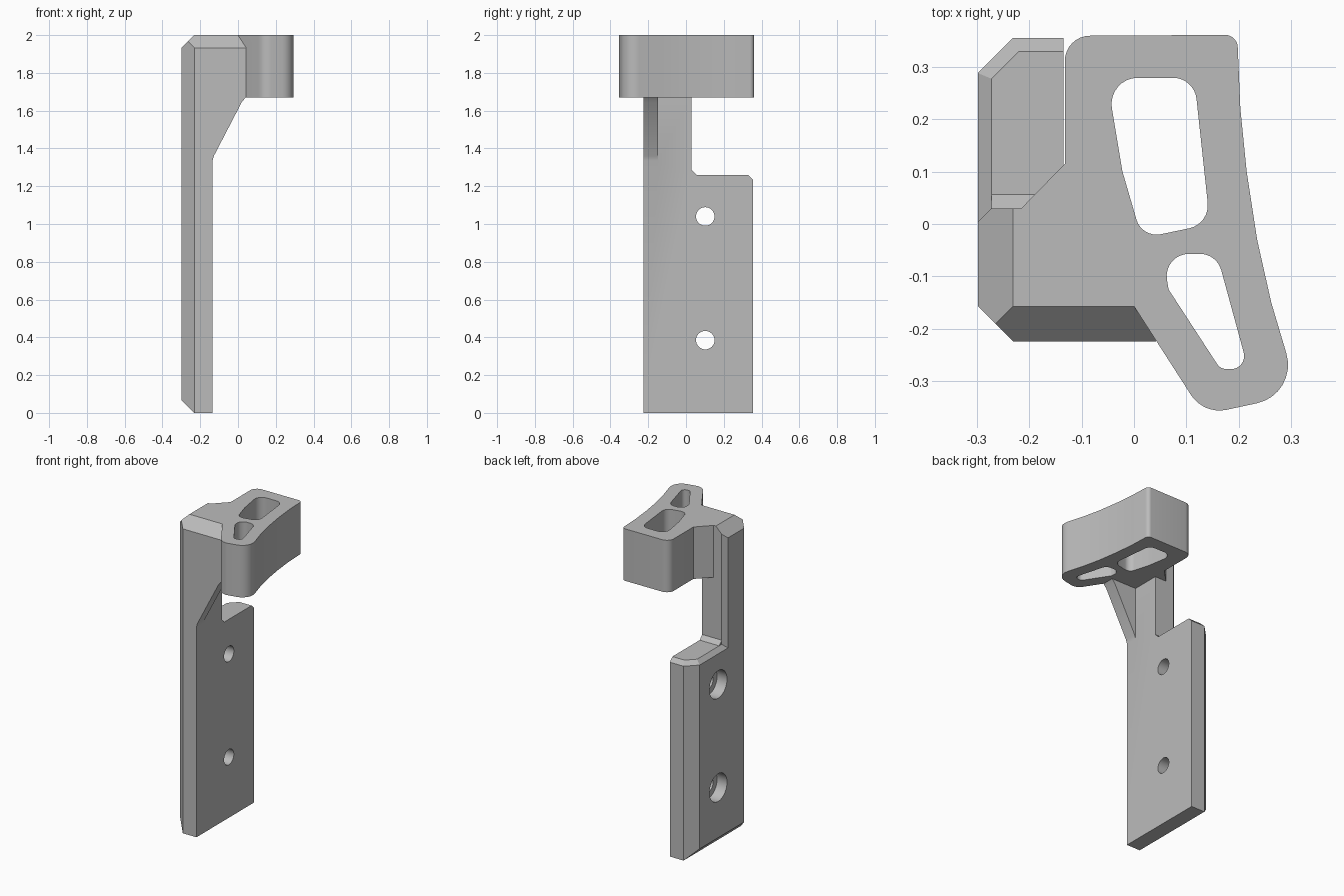
import bpy
import bmesh
import math
from mathutils import Vector

cube = bpy.data.objects.get("Cube")
if cube:
    bpy.data.objects.remove(cube, do_unlink=True)

grey = bpy.data.materials.new("plain_grey")
grey.use_nodes = True
GREY = (0.5, 0.5, 0.5, 1)
grey.diffuse_color = GREY
grey.node_tree.nodes["Principled BSDF"].inputs["Base Color"].default_value = GREY


def fillet(corners, steps=8):
    """Round each (x, y, radius) corner of a closed outline."""
    out = []
    n = len(corners)
    for i, (x, y, r) in enumerate(corners):
        p = Vector((x, y))
        if not r:
            out.append((x, y))
            continue
        a = (Vector(corners[i - 1][:2]) - p).normalized()
        b = (Vector(corners[(i + 1) % n][:2]) - p).normalized()
        half = a.angle(b) / 2
        centre = p + (a + b).normalized() * (r / math.sin(half))
        start = p + a * (r / math.tan(half)) - centre
        end = p + b * (r / math.tan(half)) - centre
        sweep = start.angle(end)
        for k in range(steps + 1):
            t = k / steps
            v = (start * math.sin((1 - t) * sweep) + end * math.sin(t * sweep)) / math.sin(sweep)
            out.append(tuple(centre + v))
    return out


def prism(name, outline, low, high, axis="z", cuts=()):
    """Extrude an outline along an axis, then slice off chamfers (point, outward normal)."""
    place = {"z": lambda a, b, c: (a, b, c),
             "y": lambda a, b, c: (a, c, b),
             "x": lambda a, b, c: (c, a, b)}[axis]
    bm = bmesh.new()
    face = bm.faces.new([bm.verts.new(place(a, b, low)) for a, b in outline])
    ext = bmesh.ops.extrude_face_region(bm, geom=[face])
    offset = Vector(place(0, 0, high - low))
    bmesh.ops.translate(bm, vec=offset, verts=[v for v in ext["geom"] if isinstance(v, bmesh.types.BMVert)])
    for point, normal in cuts:
        bmesh.ops.bisect_plane(bm, geom=bm.verts[:] + bm.edges[:] + bm.faces[:],
                               plane_co=point, plane_no=normal, clear_outer=True)
        bmesh.ops.holes_fill(bm, edges=[e for e in bm.edges if e.is_boundary])
    bmesh.ops.recalc_face_normals(bm, faces=bm.faces[:])
    mesh = bpy.data.meshes.new(name)
    bm.to_mesh(mesh)
    bm.free()
    mesh.materials.append(grey)
    obj = bpy.data.objects.new(name, mesh)
    bpy.context.collection.objects.link(obj)
    return obj


def combine(target, other, operation):
    """Apply a boolean and discard the tool object."""
    mod = target.modifiers.new("combine", "BOOLEAN")
    mod.operation = operation
    mod.solver = "EXACT"
    mod.object = other
    bpy.context.view_layer.objects.active = target
    bpy.ops.object.modifier_apply(modifier=mod.name)
    bpy.data.objects.remove(other, do_unlink=True)


def circle(cx, cy, r, n=32):
    return [(cx + r * math.cos(math.tau * i / n), cy + r * math.sin(math.tau * i / n)) for i in range(n)]


LEFT, INNER, FRONT, BACK = -0.298, -0.135, -0.224, 0.355
BIG, SMALL = 0.067, 0.026
SHELF, HEAD_LOW, TOP, STEM_BACK = 1.26, 1.67, 2.0, 0.03
bottom_cut = ((LEFT + BIG, 0, 0), (-1, 0, -1))
top_cut = ((LEFT + BIG, 0, TOP), (-1, 0, 1))
front_cut = ((0, FRONT + BIG, TOP), (0, -1, 1))

# Mounting plate with chamfered outer edges
plate_outline = [(LEFT, -0.1), (INNER, -0.1), (INNER, BACK), (LEFT + BIG, BACK), (LEFT, BACK - BIG)]
mid = Vector((LEFT + BIG / 2, BACK - BIG / 2, SHELF - SMALL))
plate_cuts = [bottom_cut,
              ((LEFT + SMALL, 0, SHELF), (-1, 0, 1)),
              ((0, BACK - SMALL, SHELF), (0, 1, 1)),
              (mid, (-1, 1, math.sqrt(2)))]
body = prism("bracket_body", plate_outline, 0, SHELF, cuts=plate_cuts)

# Tall stem and the web joining it to the head
stem_left = [(LEFT + SMALL, STEM_BACK), (LEFT, STEM_BACK - SMALL), (LEFT, FRONT + BIG), (LEFT + BIG, FRONT)]
stem = prism("stem", stem_left + [(INNER, FRONT), (INNER, STEM_BACK)], 0, HEAD_LOW + 0.1, cuts=[bottom_cut])
web_outline = stem_left + [(0.042, FRONT), (0.1, 0.1), (-0.132, 0.115), (-0.215, STEM_BACK)]
web = prism("web", web_outline, HEAD_LOW, TOP, cuts=[top_cut, front_cut])

# Sloped rib under the head, and the small fill above the shelf
rib = prism("rib", [(-0.2, 1.3), (INNER, 1.3), (INNER, 1.335), (-0.128, 1.36), (0.02, 1.645),
                    (0.041, HEAD_LOW), (0.041, 1.7), (-0.2, 1.7)], FRONT, -0.147, "y")
fill = prism("shelf_fill", [(0.0, 1.24), (STEM_BACK + SMALL, 1.24), (STEM_BACK + SMALL, SHELF),
                            (STEM_BACK, SHELF + SMALL), (0.0, SHELF + SMALL)], LEFT + SMALL, INNER, "x")

# Curved head
head_outline = fillet([(-0.1, -0.1, 0), (0.0, -0.157, 0), (0.133, -0.364, 0.065), (0.314, -0.325, 0.075),
                       (0.262, -0.15, 0), (0.235, -0.03, 0), (0.215, 0.1, 0), (0.203, 0.22, 0),
                       (0.197, 0.361, 0.024), (-0.132, 0.359, 0.048), (-0.132, 0.11, 0)])
head = prism("head", head_outline, HEAD_LOW, TOP)

for part in (stem, web, rib, fill, head):
    combine(body, part, "UNION")

# Two slots through the head
large_slot = fillet([(-0.052, 0.279, 0.05), (0.115, 0.279, 0.045), (0.145, 0.0, 0.045),
                     (0.015, -0.027, 0.04), (-0.022, 0.1, 0)])
small_slot = fillet([(0.055, -0.057, 0.042), (0.158, -0.057, 0.042),
                     (0.218, -0.277, 0.025), (0.165, -0.277, 0.022), (0.066, -0.125, 0.02)])
for outline in (large_slot, small_slot):
    combine(body, prism("slot_cutter", outline, 1.5, 2.2), "DIFFERENCE")

# Counterbored screw holes through the plate
for z in (0.385, 1.04):
    combine(body, prism("hole_cutter", circle(0.102, z, 0.049), -0.5, 0, "x"), "DIFFERENCE")
    combine(body, prism("bore_cutter", circle(0.102, z, 0.088), -0.5, LEFT + 0.07, "x"), "DIFFERENCE")

# Merge coplanar faces and shade the curves smoothly
bm = bmesh.new()
bm.from_mesh(body.data)
bmesh.ops.remove_doubles(bm, verts=bm.verts[:], dist=0.0005)
bmesh.ops.dissolve_limit(bm, angle_limit=0.01, verts=bm.verts[:], edges=bm.edges[:])
bm.to_mesh(body.data)
bm.free()
bpy.ops.object.select_all(action="DESELECT")
body.select_set(True)
bpy.context.view_layer.objects.active = body
bpy.ops.object.shade_smooth_by_angle(angle=math.radians(30))
